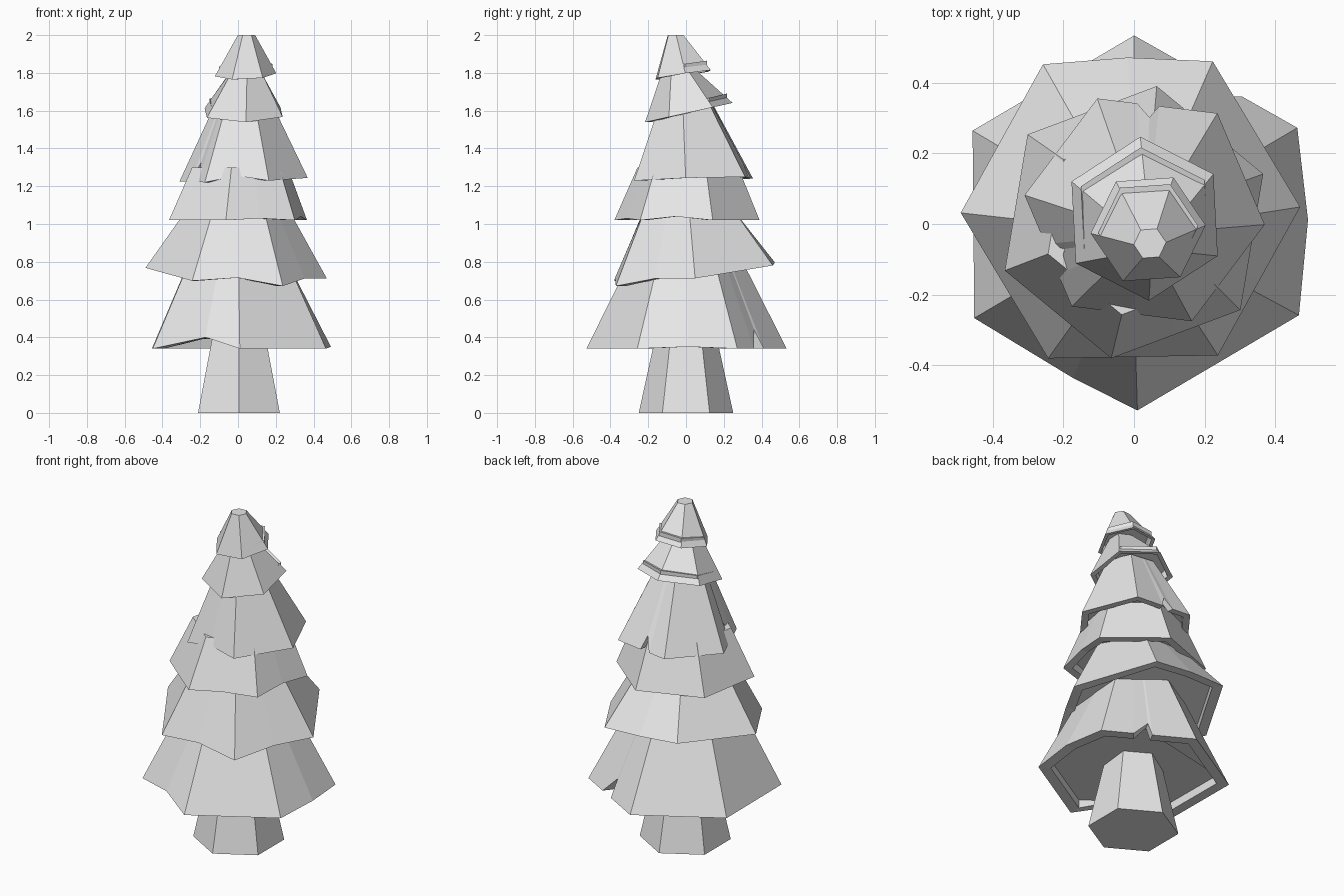
import bpy
import bmesh
from math import cos, sin, radians

cube = bpy.data.objects.get("Cube")
if cube:
    bpy.data.objects.remove(cube, do_unlink=True)

GREY = (0.8, 0.8, 0.8, 1.0)
mat = bpy.data.materials.new("light_grey")
mat.use_nodes = True
mat.diffuse_color = GREY
bsdf = next(n for n in mat.node_tree.nodes if n.type == 'BSDF_PRINCIPLED')
bsdf.inputs["Base Color"].default_value = GREY


def hex_radius(radius, rot, angle):
    """Distance to the edge of a hexagon in a given direction."""
    return radius * cos(radians(30)) / cos(radians((angle - rot) % 60 - 30))


def make_object(name, loops):
    """Closed, flat-shaded solid skinned through loops of equal length."""
    bm = bmesh.new()
    rings = [[bm.verts.new(p) for p in loop] for loop in loops]
    for low, high in zip(rings, rings[1:]):
        for i in range(len(low)):
            j = (i + 1) % len(low)
            bm.faces.new((low[i], low[j], high[j], high[i]))
    bm.faces.new(rings[0])
    bm.faces.new(rings[-1])
    bmesh.ops.recalc_face_normals(bm, faces=bm.faces)
    mesh = bpy.data.meshes.new(name)
    bm.to_mesh(mesh)
    bm.free()
    mesh.materials.append(mat)
    obj = bpy.data.objects.new(name, mesh)
    bpy.context.collection.objects.link(obj)
    return obj


def tier(name, centre, radius, rot, z, tilt, top, top_radius, dents=()):
    """Hexagonal skirt of branches. A dent is (angle, inward shift, lift)."""
    points = [(rot + 60 * k, 0, 0) for k in range(6)] + list(dents)
    points.sort(key=lambda p: p[0] % 360)
    rim, lip, roof, crown = [], [], [], []
    for angle, inset, lift in points:
        c, s = cos(radians(angle)), sin(radians(angle))
        r = hex_radius(radius, rot, angle) - inset
        slope = z + tilt[0] * r * c + tilt[1] * r * s
        rim.append((centre[0] + r * c, centre[1] + r * s, slope + lift))
        r *= 0.87
        x, y = centre[0] + r * c, centre[1] + r * s
        lip.append((x, y, slope + lift))
        roof.append((x, y, slope + max(0.05, lift + 0.01)))
        r = hex_radius(top_radius, rot, angle)
        crown.append((top[0] + r * c, top[1] + r * s, top[2]))
    return make_object(name, [roof, lip, rim, crown])


# Trunk: tapered hexagonal post
def trunk_ring(radius, z):
    return [(0.005 + radius * cos(radians(a)), radius * sin(radians(a)), z)
            for a in range(30, 390, 60)]


make_object("trunk", [trunk_ring(0.25, 0), trunk_ring(0.145, 0.48)])

# Branch tiers, from the ground up
tier("branches_bottom", (0.005, 0.003), 0.53, 30.5, 0.34, (0, 0),
     (0, 0, 0.82), 0.29,
     [(1, -0.028, 0.01), (248, -0.01, 0.06),
      (50, 0, 0), (61, 0.05, 0.1), (63, 0, 0)])

tier("branches_second", (-0.01, 0.04), 0.48, 1, 0.74, (-0.06, 0.13),
     (0, 0.01, 1.1), 0.255,
     [(91, -0.015, 0), (271, 0, 0.03), (331, 0, 0.02)])

tier("branches_third", (0, 0.005), 0.39, 20.5, 1.02, (0, 0),
     (0.01, 0.01, 1.3), 0.27,
     [(290, 0, 0.01), (350, 0, 0.02)])

tier("branches_fourth", (0.03, 0.04), 0.342, 53, 1.235, (0.03, 0.03),
     (0.03, 0, 1.65), 0.145,
     [(263, 0, 0.03), (82, 0, 0), (87, 0.035, 0.08), (94, 0, 0),
      (199, 0, 0), (206, 0.045, 0.1), (217, 0, 0)])

tier("branches_fifth", (0.03, 0.015), 0.232, 33, 1.59, (0, 0.22),
     (0.045, -0.045, 1.84), 0.07)

tier("branches_top", (0.04, -0.015), 0.163, 4, 1.79, (0.04, 0.15),
     (0.045, -0.055, 2.0), 0.046)
